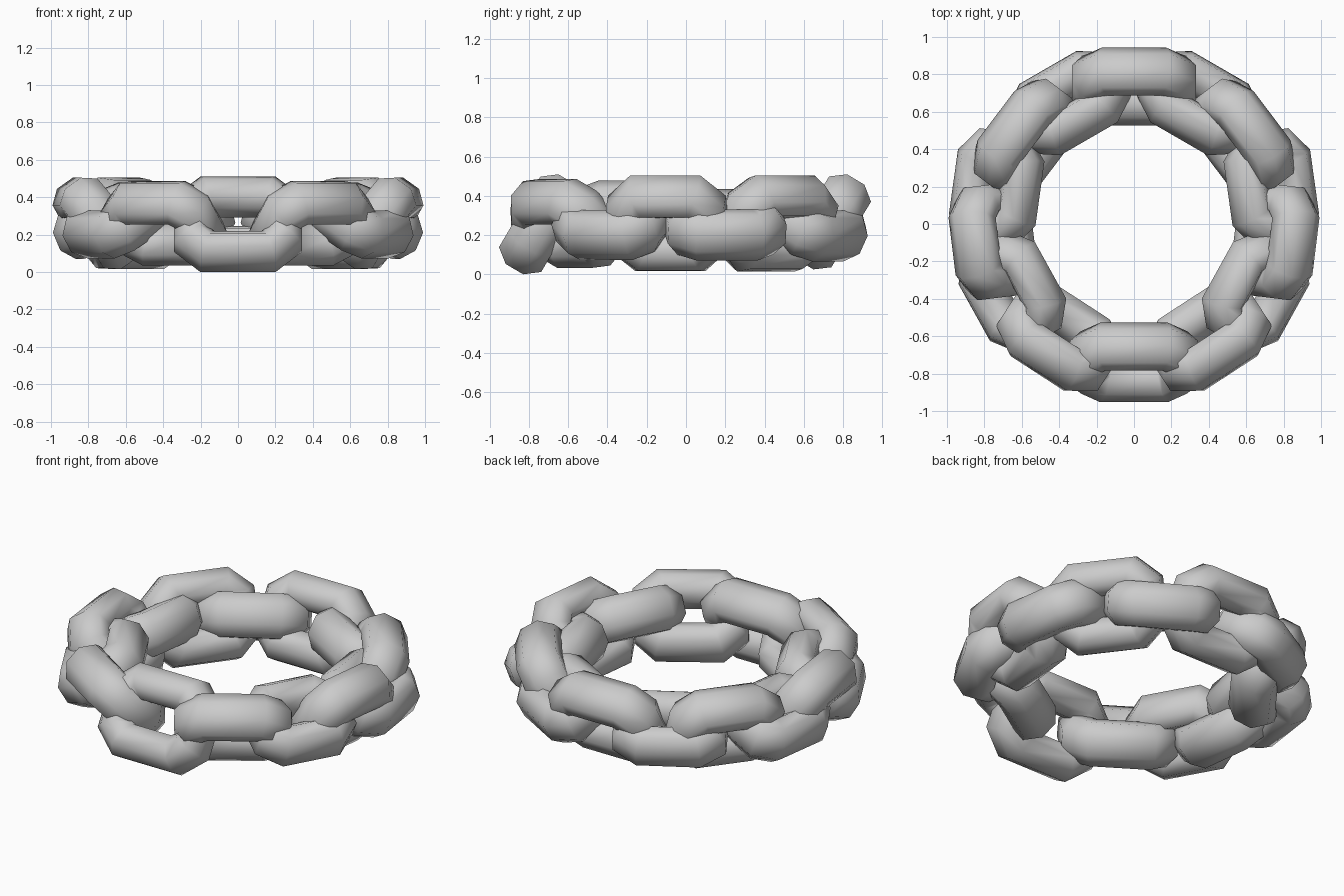
import bpy, bmesh
from math import cos, sin, pi, radians
from mathutils import Vector

SIDES = 8            # sides of the bar cross-section
BAR_WIDTH = 0.105    # bar radius in the plane of the link
BAR_DEPTH = 0.135    # bar radius across the plane of the link
HALF_STRAIGHT = 0.165
HALF_LENGTH = 0.245

if "Cube" in bpy.data.objects:
    bpy.data.objects.remove(bpy.data.objects["Cube"], do_unlink=True)

metal = bpy.data.materials.new("grey metal")
metal.use_nodes = True
grey = (0.6, 0.6, 0.6, 1)
metal.diffuse_color = grey
metal.node_tree.nodes["Principled BSDF"].inputs["Base Color"].default_value = grey


def make_link(name, angle, slide, stretch, outer, inner):
    """Closed oval link; outer and inner are (radius, height) of its two long bars."""
    a = radians(angle)
    radial = Vector((cos(a), sin(a), 0))
    tangent = Vector((-sin(a), cos(a), 0))
    up = Vector((0, 0, 1))
    outer_bar = radial * outer[0] + up * outer[1]
    inner_bar = radial * inner[0] + up * inner[1]
    centre = (outer_bar + inner_bar) / 2 + tangent * slide
    width = (outer_bar - inner_bar).length / 2
    across = (outer_bar - inner_bar).normalized()
    normal = tangent.cross(across)

    # Eight-cornered centre line in the plane of the link
    quarter = [(HALF_LENGTH * stretch, width * 0.58), (HALF_STRAIGHT * stretch, width)]
    half = quarter + [(-t, s) for t, s in reversed(quarter)]
    path = [Vector(p) for p in half + [(-t, -s) for t, s in half]]

    # Sweep the cross-section with mitred corners
    bm = bmesh.new()
    rings = []
    for i, p in enumerate(path):
        before = (p - path[i - 1]).normalized()
        after = (path[(i + 1) % len(path)] - p).normalized()
        n1 = Vector((before.y, -before.x))
        n2 = Vector((after.y, -after.x))
        miter = (n1 + n2) / (1 + n1.dot(n2))
        ring = []
        for k in range(SIDES):
            b = 2 * pi * (k + 0.5) / SIDES
            q = p + miter * BAR_WIDTH * cos(b)
            ring.append(bm.verts.new(centre + tangent * q.x + across * q.y
                                     + normal * BAR_DEPTH * sin(b)))
        rings.append(ring)
    for i, ring in enumerate(rings):
        following = rings[(i + 1) % len(rings)]
        for k in range(SIDES):
            j = (k + 1) % SIDES
            bm.faces.new((ring[k], ring[j], following[j], following[k]))
    bmesh.ops.recalc_face_normals(bm, faces=bm.faces)
    for face in bm.faces:
        face.smooth = True
    mesh = bpy.data.meshes.new(name)
    bm.to_mesh(mesh)
    bm.free()
    mesh.materials.append(metal)
    link = bpy.data.objects.new(name, mesh)
    bpy.context.collection.objects.link(link)


# Links from front to back: angle, slide, stretch, outer bar, inner bar
LINKS = [
    (-90, 0, 1, (0.825, 0.11), (0.655, 0.4)),
    (-57, 0, 0.92, (0.835, 0.37), (0.615, 0.15)),
    (-29, 0, 0.82, (0.867, 0.20), (0.62, 0.35)),
    (-7, 0, 0.84, (0.855, 0.395), (0.665, 0.125)),
    (8, 0.09, 0.84, (0.878, 0.20), (0.63, 0.305)),
    (37, 0.02, 0.9, (0.81, 0.395), (0.655, 0.125)),
    (60, 0.02, 0.88, (0.845, 0.195), (0.625, 0.31)),
    (90, 0, 0.96, (0.815, 0.40), (0.655, 0.135)),
]
for number, (angle, slide, stretch, outer, inner) in enumerate(LINKS):
    if abs(angle) == 90:
        end_name = "front_link" if angle < 0 else "back_link"
        make_link(end_name, angle, slide, stretch, outer, inner)
    else:
        make_link(f"left_link_{number}", angle, slide, stretch, outer, inner)
        make_link(f"right_link_{number}", 180 - angle, -slide, stretch, outer, inner)
